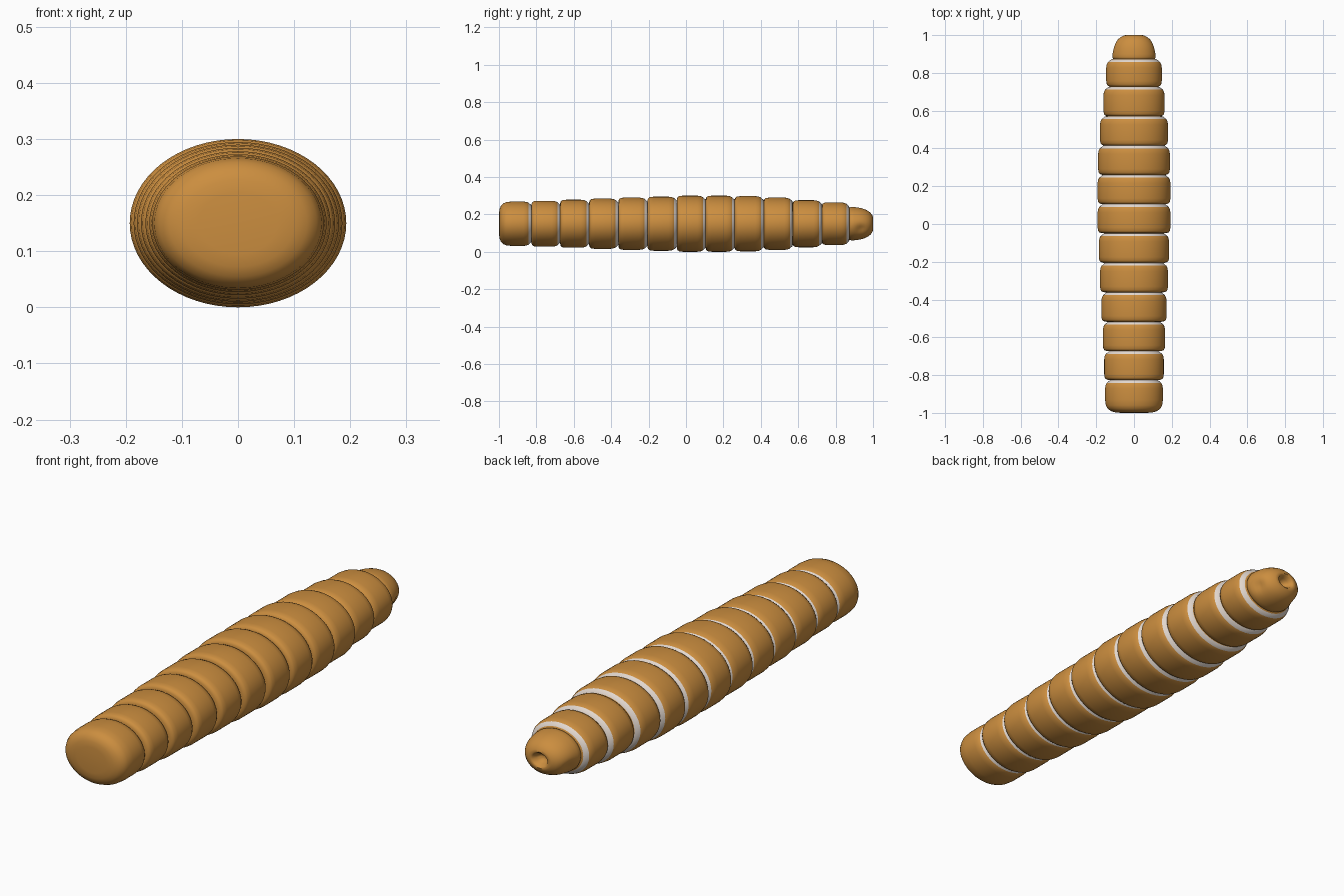
import bpy, bmesh, math

cube = bpy.data.objects.get("Cube")
if cube:
    bpy.data.objects.remove(cube, do_unlink=True)

SIDES = 64
FLATTEN = 0.777   # height of the oval section relative to its width
CENTRE_Z = 0.15


def material(name, colour):
    m = bpy.data.materials.new(name)
    m.use_nodes = True
    m.diffuse_color = (*colour, 1)
    bsdf = m.node_tree.nodes["Principled BSDF"]
    bsdf.inputs["Base Color"].default_value = (*colour, 1)
    bsdf.inputs["Roughness"].default_value = 0.7
    return m


skin = material("amber skin", (0.60, 0.27, 0.05))
membrane = material("pale membrane", (0.76, 0.68, 0.62))


def oval_lathe(name, profile, reshape=None):
    """Sweep (y, radius, material) points round the y axis as oval rings."""
    bm = bmesh.new()
    rings = []
    for y, r, _ in profile:
        if r == 0:
            rings.append([bm.verts.new((0, y, CENTRE_Z))] * SIDES)
            continue
        ring = []
        for i in range(SIDES):
            a = math.tau * i / SIDES
            k = reshape(y, r, a) if reshape else r
            ring.append(bm.verts.new((k * math.cos(a), y,
                                      CENTRE_Z + FLATTEN * k * math.sin(a))))
        rings.append(ring)
    for low, high, point in zip(rings, rings[1:], profile):
        for i in range(SIDES):
            j = (i + 1) % SIDES
            corners = list(dict.fromkeys((low[i], low[j], high[j], high[i])))
            bm.faces.new(corners).material_index = point[2]
    bmesh.ops.recalc_face_normals(bm, faces=bm.faces)
    mesh = bpy.data.meshes.new(name)
    bm.to_mesh(mesh)
    bm.free()
    mesh.materials.append(skin)
    mesh.materials.append(membrane)
    obj = bpy.data.objects.new(name, mesh)
    bpy.context.collection.objects.link(obj)
    bpy.ops.object.select_all(action="DESELECT")
    obj.select_set(True)
    bpy.context.view_layer.objects.active = obj
    bpy.ops.object.shade_smooth_by_angle(angle=math.radians(50))
    return obj


# Body: rounded tail, then segments each ending in a pale groove
radii = [0.153, 0.158, 0.165, 0.173, 0.180, 0.186, 0.193,
         0.193, 0.190, 0.180, 0.162, 0.147]
joints = [-0.825, -0.672, -0.517, -0.361, -0.205, -0.048, 0.106,
          0.261, 0.416, 0.571, 0.727, 0.873]
body = [(-1, 0, 0), (-1, 0.07, 0), (-0.997, 0.1, 0), (-0.99, 0.123, 0),
        (-0.977, 0.14, 0), (-0.96, 0.149, 0), (-0.93, 0.153, 0)]
for n, (r, end) in enumerate(zip(radii, joints)):
    if n:
        start = joints[n - 1]
        body += [(start, r - 0.019, 0), (start + 0.004, r - 0.009, 0),
                 (start + 0.012, r - 0.003, 0), (start + 0.03, r, 0)]
    body += [(end - 0.045, r, 0), (end - 0.028, r - 0.003, 0),
             (end - 0.016, r - 0.009, 1), (end - 0.001, r - 0.027, 0)]
body.append((joints[-1] + 0.005, 0.09, 0))
oval_lathe("segmented_body", body)


# Head: blunt dome with a hollow mouth and a shallow dimple low on each side
def dimple(y, r, a):
    side = math.exp(-((math.sin(a) + 0.35) / 0.3) ** 2)
    along = math.exp(-((y - 0.935) / 0.022) ** 2)
    return r - 0.012 * side * along


head = [(0.868, 0.1, 0), (0.874, 0.111, 0), (0.885, 0.115, 0),
        (0.9, 0.114, 0), (0.915, 0.112, 0), (0.93, 0.109, 0),
        (0.945, 0.104, 0), (0.96, 0.097, 0), (0.975, 0.087, 0),
        (0.988, 0.073, 0), (0.997, 0.056, 0), (1, 0.044, 0),
        (0.996, 0.036, 0), (0.98, 0.028, 0), (0.965, 0.018, 0), (0.96, 0, 0)]
oval_lathe("head", head, dimple)
